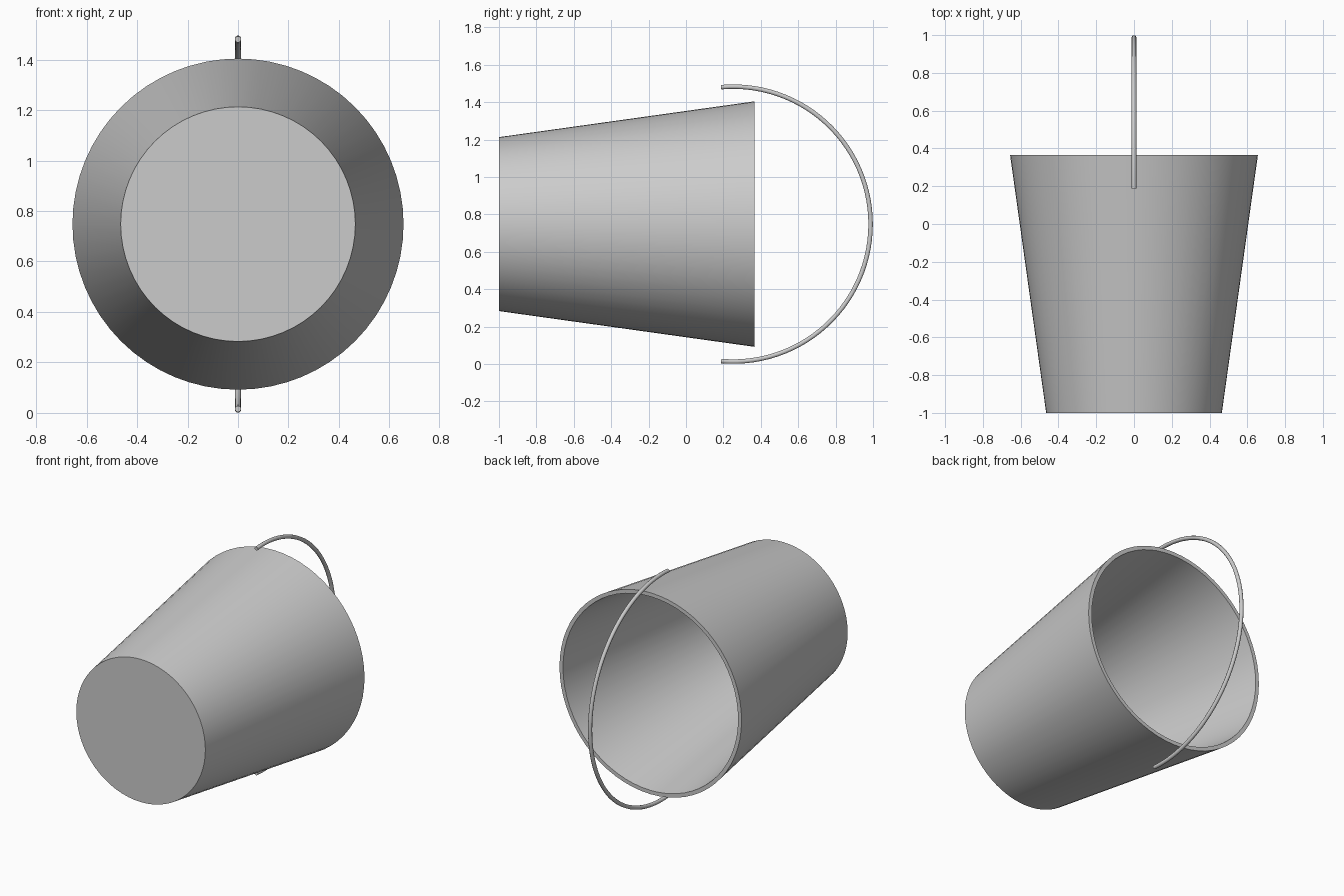
import bpy, bmesh
from math import sin, cos, pi, radians
from mathutils import Vector, Matrix

cube = bpy.data.objects.get("Cube")
if cube:
    bpy.data.objects.remove(cube)

AXIS_Z = 0.748      # height of the bucket's lying axis
SEGMENTS = 64


def make_material(name, colour):
    mat = bpy.data.materials.new(name)
    mat.use_nodes = True
    mat.diffuse_color = colour
    mat.node_tree.nodes["Principled BSDF"].inputs["Base Color"].default_value = colour
    return mat


def finish(obj, angle):
    bpy.ops.object.select_all(action='DESELECT')
    obj.select_set(True)
    bpy.context.view_layer.objects.active = obj
    if obj.type == 'CURVE':
        bpy.ops.object.convert(target='MESH')
    bpy.ops.object.shade_smooth_by_angle(angle=radians(angle))


grey = make_material("metal grey", (0.6, 0.6, 0.6, 1))

# Bucket: one profile (radius, y) from outer base, over the rim, to inner base
profile = [(0, -1), (0.465, -1), (0.656, 0.365),
           (0.631, 0.365), (0.443, -0.975), (0, -0.975)]
bm = bmesh.new()
verts = [bm.verts.new((r, y, AXIS_Z)) for r, y in profile]
edges = [bm.edges.new(pair) for pair in zip(verts, verts[1:])]
bmesh.ops.spin(bm, geom=verts + edges, cent=(0, 0, AXIS_Z), axis=(0, 1, 0),
               angle=2 * pi, steps=SEGMENTS)
bmesh.ops.remove_doubles(bm, verts=bm.verts, dist=0.0005)
bmesh.ops.recalc_face_normals(bm, faces=bm.faces)
mesh = bpy.data.meshes.new("bucket")
bm.to_mesh(mesh)
bm.free()
mesh.materials.append(grey)
bucket = bpy.data.objects.new("bucket", mesh)
bpy.context.collection.objects.link(bucket)
finish(bucket, 30)

# Handle: round wire arc standing free of the rim, slightly over a half circle
curve = bpy.data.curves.new("handle", 'CURVE')
curve.dimensions = '3D'
curve.bevel_depth = 0.0125
curve.bevel_resolution = 3
curve.use_fill_caps = True
spline = curve.splines.new('POLY')
steps = 56
spline.points.add(steps)
for i, point in enumerate(spline.points):
    a = radians(-95 + 190 * i / steps)
    point.co = (0, 0.252 + 0.735 * cos(a), AXIS_Z + 0.735 * sin(a), 1)
curve.materials.append(grey)
handle = bpy.data.objects.new("handle", curve)
bpy.context.collection.objects.link(handle)
finish(handle, 50)
